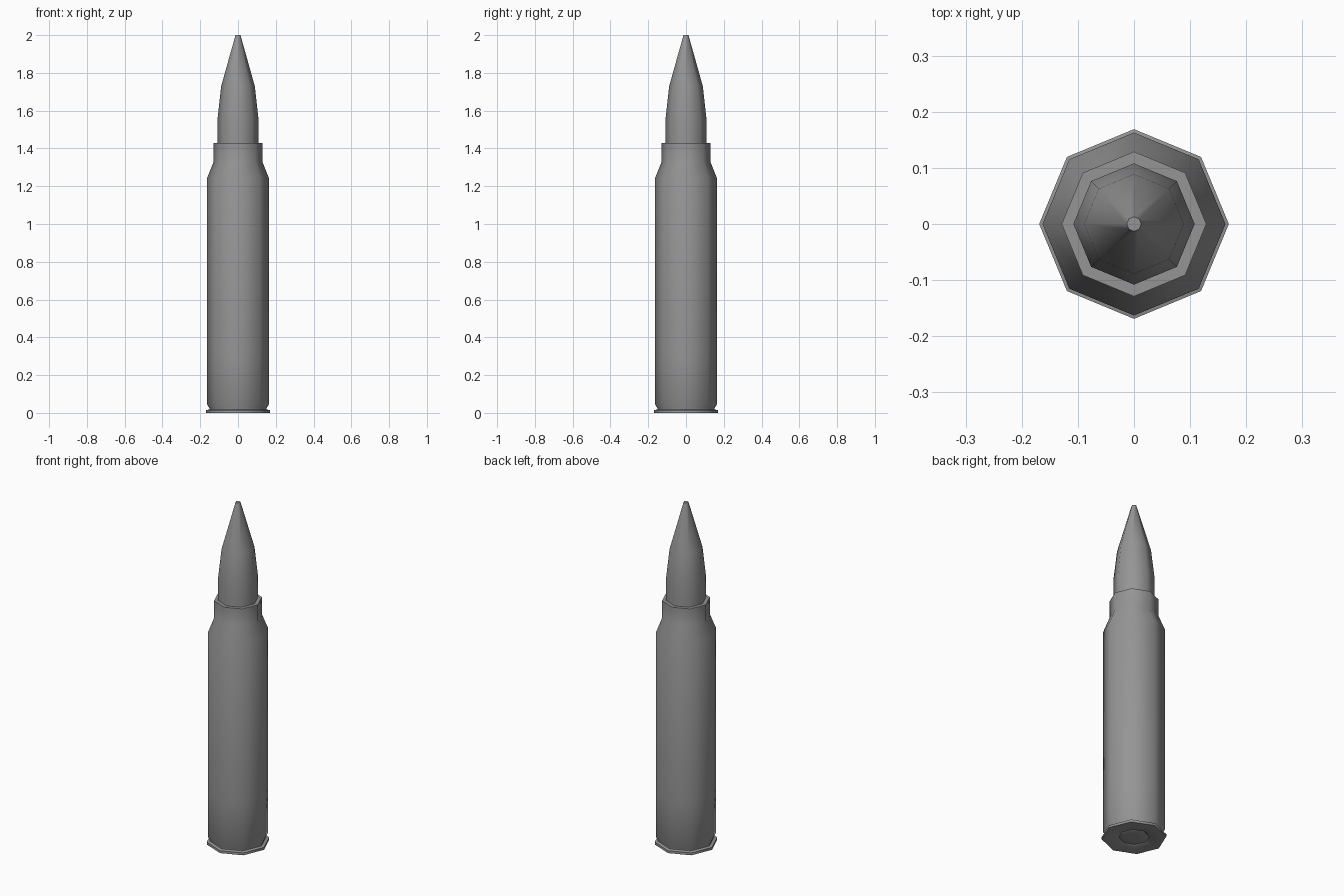
import bpy, bmesh
from math import cos, sin, pi, radians

if "Cube" in bpy.data.objects:
    bpy.data.objects.remove(bpy.data.objects["Cube"])

SIDES = 8

# Dark grey metal
metal = bpy.data.materials.new("dark_grey")
metal.diffuse_color = (0.3, 0.3, 0.3, 1)
metal.use_nodes = True
metal.node_tree.nodes["Principled BSDF"].inputs["Base Color"].default_value = metal.diffuse_color


def lathe(name, profile):
    """Revolve (radius, z) points into an eight-sided body; radius 0 closes to a point."""
    bm = bmesh.new()
    rings = []
    for r, z in profile:
        if r == 0:
            rings.append([bm.verts.new((0, 0, z))] * SIDES)
        else:
            rings.append([bm.verts.new((r * cos(2 * pi * i / SIDES),
                                        r * sin(2 * pi * i / SIDES), z))
                          for i in range(SIDES)])
    for a, b in zip(rings, rings[1:]):
        for i in range(SIDES):
            j = (i + 1) % SIDES
            bm.faces.new(list(dict.fromkeys([a[i], a[j], b[j], b[i]])))
    mesh = bpy.data.meshes.new(name)
    bm.to_mesh(mesh)
    bm.free()
    mesh.materials.append(metal)
    ob = bpy.data.objects.new(name, mesh)
    bpy.context.collection.objects.link(ob)
    bpy.ops.object.select_all(action='DESELECT')
    ob.select_set(True)
    bpy.context.view_layer.objects.active = ob
    bpy.ops.object.shade_smooth_by_angle(angle=radians(50))
    return ob


# Case: shallow primer, rim, extractor groove, body, shoulder, neck lip
lathe("case", [(0, 0.006), (0.02, 0.004), (0.07, 0.002), (0.08, 0.006), (0.088, 0),
               (0.169, 0), (0.169, 0.014), (0.152, 0.018), (0.152, 0.025),
               (0.163, 0.045), (0.163, 0.3), (0.163, 1.245), (0.129, 1.33),
               (0.129, 1.43), (0.107, 1.43)])

# Bullet: straight shank, curved nose, small flat tip
lathe("bullet", [(0.108, 1.43), (0.108, 1.56), (0.089, 1.73), (0.013, 2.0), (0, 2.0)])
